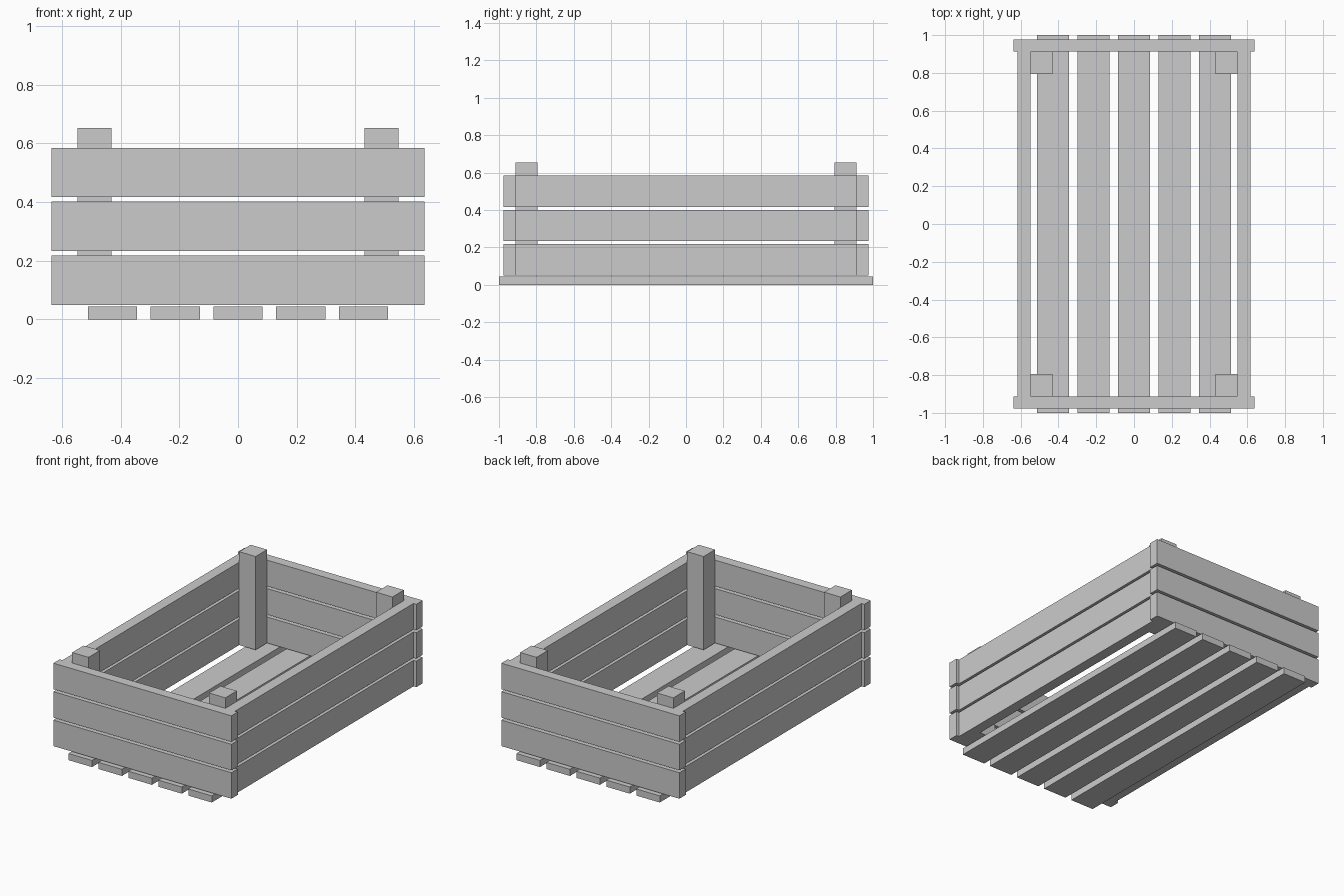
import bpy
import bmesh
from mathutils import Matrix, Vector

if "Cube" in bpy.data.objects:
    bpy.data.objects.remove(bpy.data.objects["Cube"])


def box(name, x, y, z):
    """Box from (min, max) extents on each axis."""
    spans = (x, y, z)
    size = Vector([b - a for a, b in spans])
    mid = Vector([(a + b) / 2 for a, b in spans])
    bm = bmesh.new()
    bmesh.ops.create_cube(bm, size=1, matrix=Matrix.Diagonal((*size, 1)))
    mesh = bpy.data.meshes.new(name)
    bm.to_mesh(mesh)
    bm.free()
    obj = bpy.data.objects.new(name, mesh)
    obj.location = mid
    bpy.context.collection.objects.link(obj)
    return obj


def span(a, b, sign):
    """Mirror an extent to the chosen side."""
    return tuple(sorted((a * sign, b * sign)))


BOARD = 0.168     # board width
WALL_Z = 0.049    # underside of walls
PITCH = 0.184     # vertical spacing of wall boards
INNER_X, INNER_Y = 0.548, 0.912

# Floor slats
for i in range(5):
    cx = (i - 2) * 0.2142
    box(f"floor_slat_{i + 1}", (cx - BOARD / 2, cx + BOARD / 2), (-1, 1), (0, 0.043))

# Wall boards: end boards overlap the ends of the side boards
for row in range(3):
    z = (WALL_Z + row * PITCH, WALL_Z + row * PITCH + BOARD)
    for s, end, side in ((-1, "front", "left"), (1, "back", "right")):
        box(f"{end}_board_{row + 1}", (-0.637, 0.637), span(INNER_Y, 0.977, s), z)
        box(f"{side}_board_{row + 1}", span(INNER_X, 0.617, s), (-INNER_Y, INNER_Y), z)

# Corner posts inside the walls
for sx, side in ((-1, "left"), (1, "right")):
    for sy, end in ((-1, "front"), (1, "back")):
        box(f"{end}_{side}_post", span(0.431, INNER_X, sx),
            span(0.795, INNER_Y, sy), (WALL_Z, 0.653))
